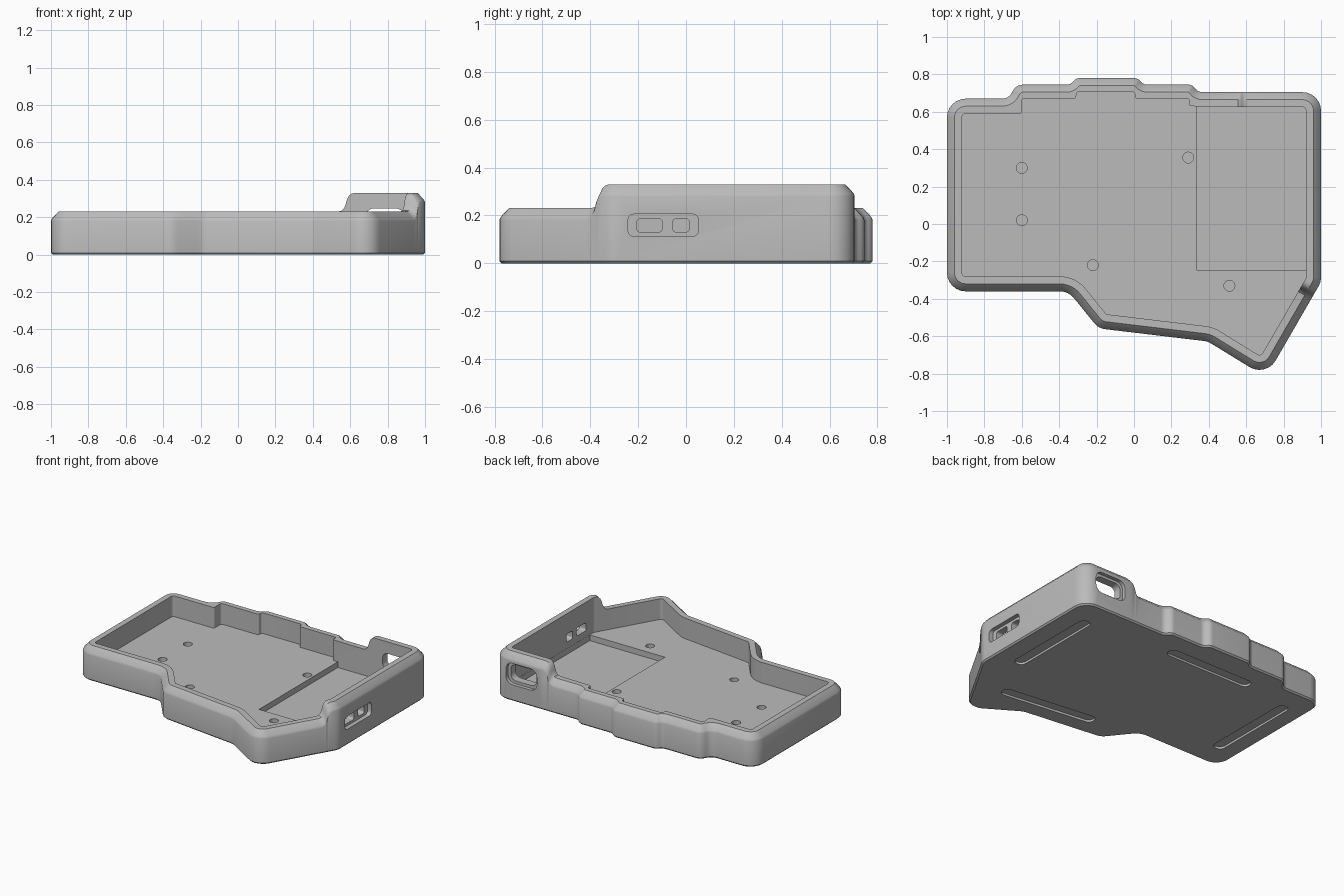
import bpy, bmesh, math
from mathutils import Vector, Matrix

if "Cube" in bpy.data.objects:
    bpy.data.objects.remove(bpy.data.objects["Cube"])

grey = bpy.data.materials.new("plain_grey")
grey.diffuse_color = (0.5, 0.5, 0.5, 1)
grey.use_nodes = True
grey.node_tree.nodes["Principled BSDF"].inputs["Base Color"].default_value = grey.diffuse_color

# Case outline, counter-clockwise: corner x, y and fillet radius
OUTLINE = [(-1, -.36, .1), (-.35, -.36, .1), (-.19, -.558, .09), (.395, -.628, .1),
           (.706, -.819, .1), (1, -.31, .1), (1, .705, .1), (.345, .705, .045),
           (.31, .745, .045), (.05, .745, .045), (.02, .78, .045), (-.31, .78, .045),
           (-.34, .745, .045), (-.63, .745, .06), (-.67, .67, .06), (-1, .67, .1)]
# Square-cornered notches along the back of the cavity
NOTCHES = {7: (.295, .63), 8: (.295, .67), 9: (.005, .67), 10: (.005, .705),
           11: (-.31, .705), 12: (-.31, .67), 13: (-.6, .67), 14: (-.6, .59)}
LOW, HIGH, FLOOR = .23, .33, .085
# Rounded step between low and high rim: distance along the wall, height
STEP = [(0, .23), (.02, .235), (.033, .25), (.041, .27), (.046, .29),
        (.056, .312), (.07, .325), (.088, .33)]


def fillet(corners, radii, seg=6):
    """Round each corner; returns one list of points per corner."""
    out, n = [], len(corners)
    for i, v in enumerate(corners):
        d1 = (v - corners[i - 1]).normalized()
        d2 = (corners[(i + 1) % n] - v).normalized()
        turn = math.atan2(d1.x * d2.y - d1.y * d2.x, d1.dot(d2))
        r, s = radii[i], math.copysign(1, turn)
        start = v - d1 * r * math.tan(abs(turn) / 2)
        arm = Vector((d1.y, -d1.x)) * r * s
        centre = start - arm
        out.append([centre + Matrix.Rotation(turn * k / seg, 2) @ arm for k in range(seg + 1)])
    return out


def offset(corners, d):
    out, n = [], len(corners)
    for i, v in enumerate(corners):
        a = (v - corners[i - 1]).normalized()
        b = (corners[(i + 1) % n] - v).normalized()
        n1, n2 = Vector((-a.y, a.x)), Vector((-b.y, b.x))
        out.append(v + (n1 + n2) * d / (1 + n1.dot(n2)))
    return out


BASE = [Vector(p[:2]) for p in OUTLINE]


def turn_sign(i):
    a, b = BASE[i] - BASE[i - 1], BASE[(i + 1) % len(BASE)] - BASE[i]
    return math.copysign(1, a.x * b.y - a.y * b.x)


def ring(d, cavity=False):
    """Closed loop inset by d, as (x, y, rim height)."""
    corners = offset(BASE, d)
    radii = [max(p[2] - d * turn_sign(i), .005) for i, p in enumerate(OUTLINE)]
    if cavity:
        for i, p in NOTCHES.items():
            corners[i], radii[i] = Vector(p), .012
    pts = []
    for i, arc in enumerate(fillet(corners, radii)):
        if i == 5:      # step up on the slanted front wall
            along = (BASE[5] - BASE[4]).normalized()
            inward = Vector((-along.y, along.x))
            for s, z in STEP:
                p = BASE[5] - along * (.125 - s) + inward * d
                pts.append((p.x, p.y, z))
        pts += [(p.x, p.y, HIGH if i in (5, 6) else LOW) for p in arc]
        if i == 6:      # step down on the back wall
            pts += [(.535 + s, corners[6].y, z) for s, z in reversed(STEP)]
    return pts


def make_object(name, bm):
    bmesh.ops.recalc_face_normals(bm, faces=bm.faces)
    me = bpy.data.meshes.new(name)
    bm.to_mesh(me)
    bm.free()
    me.materials.append(grey)
    ob = bpy.data.objects.new(name, me)
    bpy.context.collection.objects.link(ob)
    return ob


def skin(name, loops):
    bm = bmesh.new()
    rows = [[bm.verts.new(p) for p in loop] for loop in loops]
    n = len(rows[0])
    for a, b in zip(rows, rows[1:]):
        for k in range(n):
            bm.faces.new((a[k], a[(k + 1) % n], b[(k + 1) % n], b[k]))
    bm.faces.new(rows[0])
    bm.faces.new(rows[-1])
    return make_object(name, bm)


# Case shell: bottom edge, outer wall, chamfered rim, inner wall, floor
def at(d, z, cavity=False):
    return [(x, y, z) for x, y, _ in ring(d, cavity)]


def below_rim(d, drop, cavity=False):
    return [(x, y, z - drop) for x, y, z in ring(d, cavity)]


case = skin("keyboard_case", [at(.01, 0), at(0, .01), below_rim(0, .05), below_rim(.005, .037),
                              below_rim(.04, 0), below_rim(.08, 0, True), at(.08, FLOOR, True)])


def prism(name, pts, lo, hi, axis="z"):
    place = {"z": lambda u, v, w: (u, v, w), "x": lambda u, v, w: (w, u, v),
             "y": lambda u, v, w: (u, w, v)}[axis]
    return skin(name, [[place(p[0], p[1], w) for p in pts] for w in (lo, hi)])


def rounded(u0, u1, v0, v1, r):
    box = [Vector(p) for p in ((u0, v0), (u1, v0), (u1, v1), (u0, v1))]
    return [p for arc in fillet(box, [r] * 4) for p in arc]


def pill(x0, y0, x1, y1, r):
    a, b = Vector((x0, y0)), Vector((x1, y1))
    t = math.atan2(*(b - a).yx)
    pts = []
    for c, turn in ((a, t + math.pi / 2), (b, t - math.pi / 2)):
        pts += [c + r * Vector((math.cos(turn + math.pi * k / 12), math.sin(turn + math.pi * k / 12)))
                for k in range(13)]
    return pts


# Battery pocket in the floor
cutters = [prism("pocket", [(.335, -.245), (.919, -.245), (.919, .629), (.335, .629)], .045, .12)]
# Screw holes
for x, y in ((-.6, .3), (-.6, .02), (-.22, -.22), (.29, .355), (.51, -.33)):
    circle = [(x + .029 * math.cos(k * math.pi / 12), y + .029 * math.sin(k * math.pi / 12))
              for k in range(24)]
    cutters.append(prism("screw_hole", circle, .03, .12))
# Side switch recess with two openings
cutters.append(prism("switch_recess", rounded(-.242, .052, .112, .205, .025), .97, 1.1, "x"))
for y0, y1 in ((-.205, -.1), (-.055, .013)):
    cutters.append(prism("switch_opening", rounded(y0, y1, .13, .187, .015), .85, 1.05, "x"))
# Cable port in the back wall
cutters.append(prism("port_recess", rounded(.665, .905, .115, .265, .05), .68, .8, "y"))
cutters.append(prism("port_opening", rounded(.685, .885, .135, .247, .04), .58, .75, "y"))
# Grooves for the foot pads
for ends in ((.82, -.14, .82, .48), (.63, -.5, .02, -.425), (-.45, .56, .14, .56),
             (-.84, -.15, -.84, .46)):
    cutters.append(prism("foot_groove", pill(*ends, .04), -.05, .015))

bpy.context.view_layer.objects.active = case
case.select_set(True)
for c in cutters:
    c.hide_render = True
    mod = case.modifiers.new("cut", "BOOLEAN")
    mod.operation, mod.solver, mod.object = "DIFFERENCE", "EXACT", c
    bpy.ops.object.modifier_apply(modifier=mod.name)
    bpy.data.objects.remove(c)
bpy.ops.object.shade_smooth_by_angle(angle=math.radians(32))
